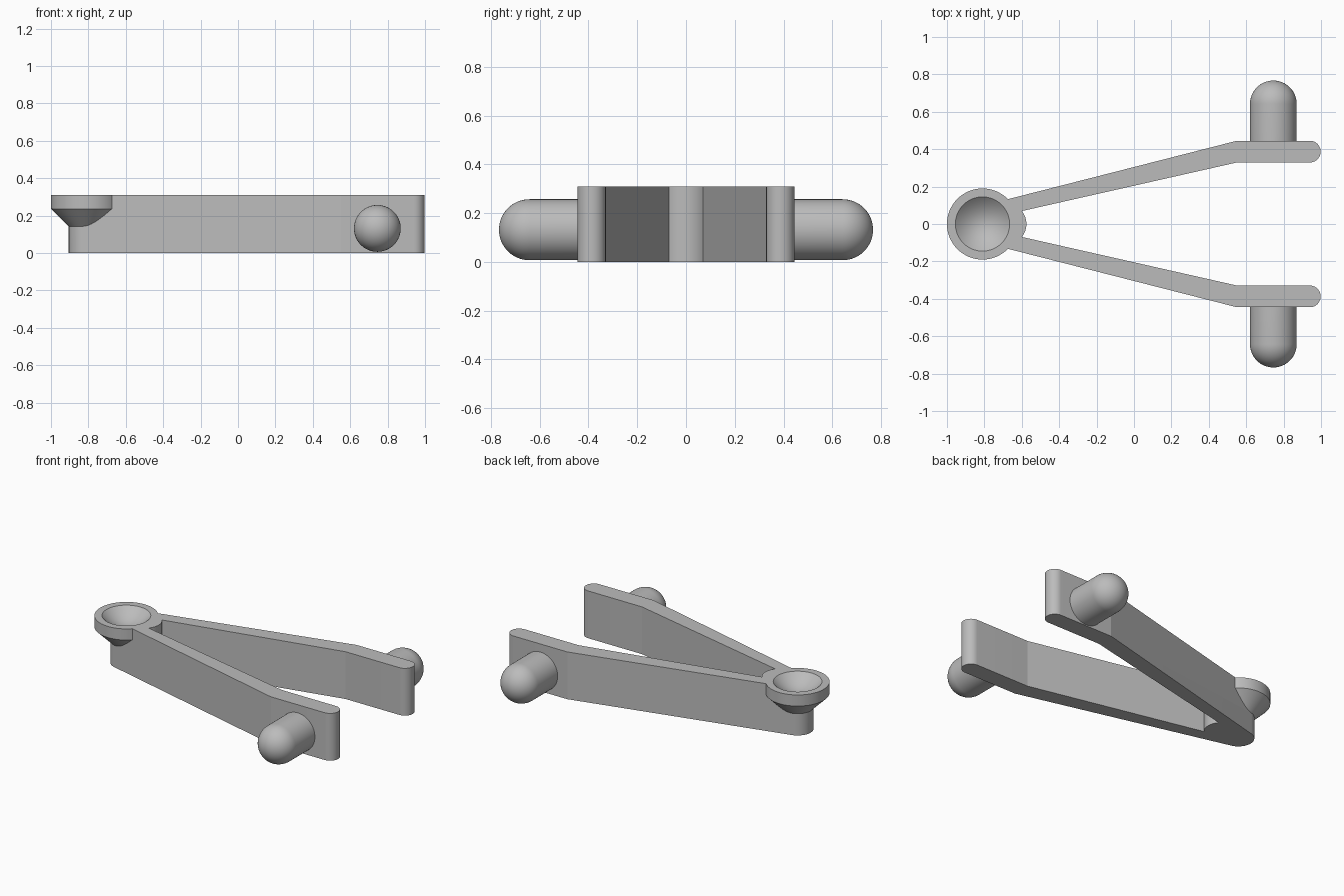
import bpy
import bmesh
from math import sin, cos, radians, pi
from mathutils import Matrix

HEIGHT = 0.31
CUP_X = -0.81
SEGMENTS = 64

if "Cube" in bpy.data.objects:
    bpy.data.objects.remove(bpy.data.objects["Cube"], do_unlink=True)

grey = bpy.data.materials.new("plain grey")
grey.use_nodes = True
grey.diffuse_color = (0.5, 0.5, 0.5, 1)
grey.node_tree.nodes["Principled BSDF"].inputs["Base Color"].default_value = (0.5, 0.5, 0.5, 1)


def arc(cx, cy, r, start, end, steps):
    """Points along a circular arc, angles in degrees."""
    angles = [radians(start + (end - start) * i / steps) for i in range(steps + 1)]
    return [(cx + r * cos(a), cy + r * sin(a)) for a in angles]


def finish(bm, name):
    bmesh.ops.remove_doubles(bm, verts=bm.verts, dist=0.0001)
    bmesh.ops.recalc_face_normals(bm, faces=bm.faces)
    mesh = bpy.data.meshes.new(name)
    bm.to_mesh(mesh)
    bm.free()
    obj = bpy.data.objects.new(name, mesh)
    bpy.context.collection.objects.link(obj)
    mesh.materials.append(grey)
    return obj


def lathe(name, profile, matrix):
    """Spin a (radius, height) profile about z, then place it."""
    bm = bmesh.new()
    verts = [bm.verts.new((r, 0, z)) for r, z in profile]
    edges = [bm.edges.new(pair) for pair in zip(verts, verts[1:])]
    bmesh.ops.spin(bm, geom=verts + edges, cent=(0, 0, 0), axis=(0, 0, 1),
                   angle=2 * pi, steps=SEGMENTS, use_merge=True)
    bm.transform(matrix)
    return finish(bm, name)


def smooth(obj, degrees):
    bpy.ops.object.select_all(action='DESELECT')
    obj.select_set(True)
    bpy.context.view_layer.objects.active = obj
    bpy.ops.object.shade_smooth_by_angle(angle=radians(degrees))


# Forked frame: half outline from hub nose to rounded arm tip and back to the crotch
half = arc(CUP_X, 0, 0.095, 180, 104, 14)
half += [(0.55, 0.445)]
half += arc(0.94, 0.387, 0.058, 90, -90, 24)
half += [(0.55, 0.329)]
half += arc(-0.685, 0, 0.11, 39, 0, 6)
outline = half + [(x, -y) for x, y in reversed(half[1:-1])]
bm = bmesh.new()
base = bm.faces.new([bm.verts.new((x, y, 0)) for x, y in outline])
top = bmesh.ops.extrude_face_region(bm, geom=[base])["geom"]
bmesh.ops.translate(bm, vec=(0, 0, HEIGHT),
                    verts=[v for v in top if isinstance(v, bmesh.types.BMVert)])
frame = finish(bm, "forked_frame")

# Room for the cup in the frame
place = Matrix.Translation((CUP_X, 0, 0))
cone = [(0, 0.14), (0.092, 0.14), (0.19, 0.237)]
cutter = lathe("cup_cutter", cone + [(0.19, 0.4), (0, 0.4)], place)
cutter.hide_render = True
cut = frame.modifiers.new("cup space", 'BOOLEAN')
cut.operation = 'DIFFERENCE'
cut.solver = 'EXACT'
cut.object = cutter
bpy.ops.object.select_all(action='DESELECT')
bpy.context.view_layer.objects.active = frame
frame.select_set(True)
bpy.ops.object.modifier_apply(modifier=cut.name)
bpy.data.objects.remove(cutter, do_unlink=True)
smooth(frame, 12)

# Cup with a dished top
DISH, DEPTH = 0.145, 0.07
dish = [(DISH * (1 - i / 12), HEIGHT - DEPTH * (1 - (1 - i / 12) ** 2)) for i in range(13)]
cup = lathe("dished_cup", cone + [(0.19, HEIGHT)] + dish, place)
smooth(cup, 25)

# Round-ended pegs on the outside of both arms
peg_profile = [(0, 0), (0.125, 0)] + arc(0, 0.255, 0.125, 0, 90, 16)
for side, name in ((1, "back_peg"), (-1, "front_peg")):
    turn = Matrix.Rotation(-side * pi / 2, 4, 'X')
    peg = lathe(name, peg_profile, Matrix.Translation((0.745, side * 0.387, 0.132)) @ turn)
    smooth(peg, 30)
